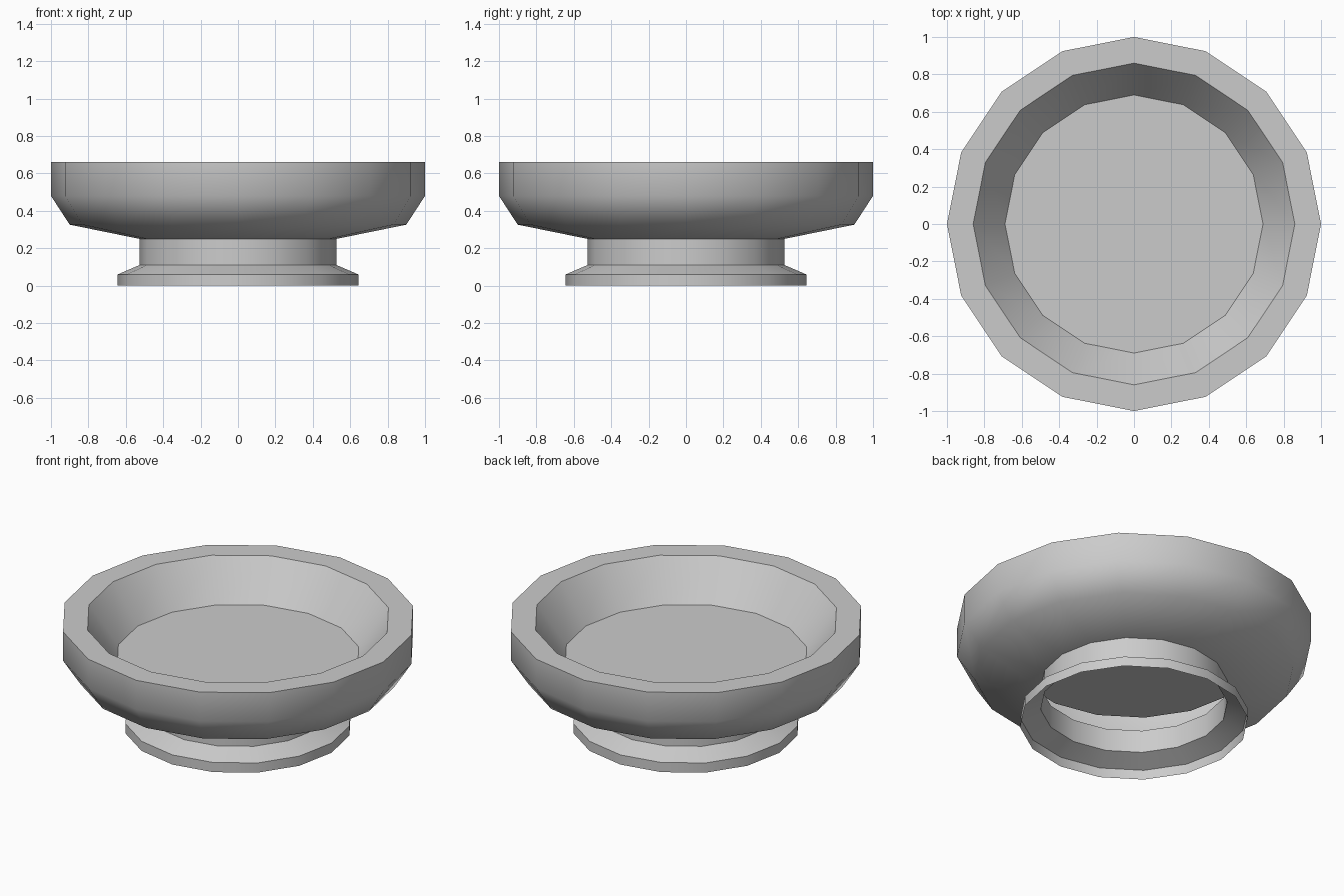
import bpy
import bmesh
from math import cos, sin, tau, radians

SIDES = 16

cube = bpy.data.objects.get("Cube")
if cube:
    bpy.data.objects.remove(cube, do_unlink=True)

grey = bpy.data.materials.new("plain grey")
grey.use_nodes = True
colour = (0.6, 0.6, 0.6, 1)
grey.diffuse_color = colour
grey.node_tree.nodes["Principled BSDF"].inputs["Base Color"].default_value = colour


def lathe(name, profile, cap_first=False):
    """Turn a (radius, height) profile into a faceted thin shell."""
    bm = bmesh.new()
    rings = [[bm.verts.new((r * cos(tau * i / SIDES), r * sin(tau * i / SIDES), z))
              for i in range(SIDES)] for r, z in profile]
    if cap_first:
        bm.faces.new(rings[0])
    for upper, lower in zip(rings, rings[1:]):
        for i in range(SIDES):
            j = (i + 1) % SIDES
            bm.faces.new((upper[j], upper[i], lower[i], lower[j]))
    mesh = bpy.data.meshes.new(name)
    bm.to_mesh(mesh)
    bm.free()
    mesh.materials.append(grey)
    obj = bpy.data.objects.new(name, mesh)
    bpy.context.collection.objects.link(obj)
    bpy.ops.object.select_all(action='DESELECT')
    obj.select_set(True)
    bpy.context.view_layer.objects.active = obj
    bpy.ops.object.shade_smooth_by_angle(angle=radians(48))
    return obj


# Bowl: floor, sloping inner wall, flat rim, rounded outside
lathe("bowl", [(0.69, 0.43), (0.86, 0.66), (1.0, 0.66), (1.0, 0.48),
               (0.9, 0.326), (0.527, 0.25)], cap_first=True)

# Foot: straight neck flaring to a short base ring, open underneath
lathe("foot", [(0.527, 0.25), (0.527, 0.11), (0.643, 0.06), (0.643, 0)])
